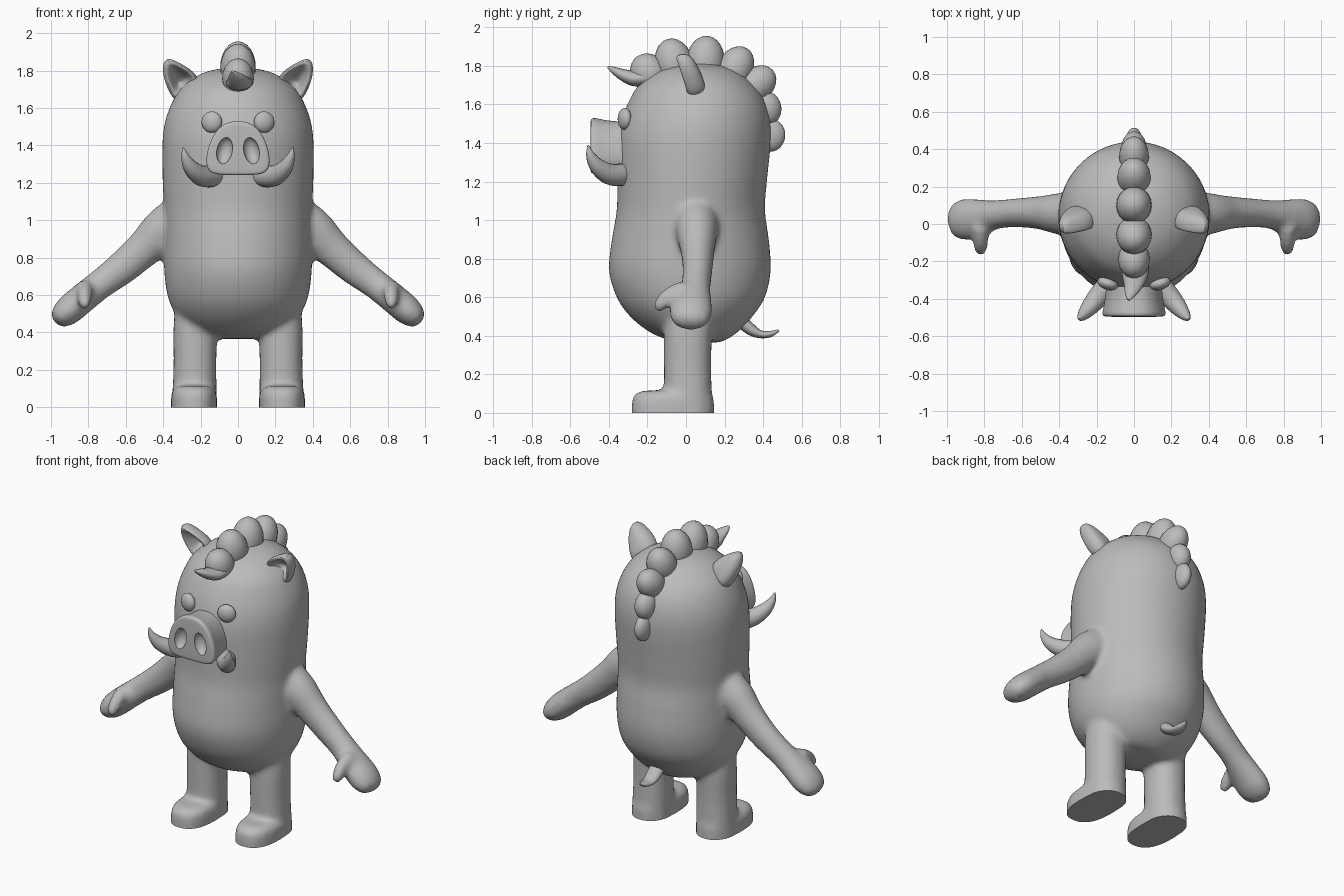
import bpy, bmesh, math
from mathutils import Vector, Matrix

if "Cube" in bpy.data.objects:
    bpy.data.objects.remove(bpy.data.objects["Cube"])

grey = bpy.data.materials.new("plain grey")
grey.diffuse_color = (0.5, 0.5, 0.5, 1)
grey.use_nodes = True
grey.node_tree.nodes["Principled BSDF"].inputs["Base Color"].default_value = grey.diffuse_color


def finish(name, bm, angle=60):
    bmesh.ops.recalc_face_normals(bm, faces=bm.faces)
    me = bpy.data.meshes.new(name)
    bm.to_mesh(me)
    bm.free()
    ob = bpy.data.objects.new(name, me)
    bpy.context.collection.objects.link(ob)
    me.materials.append(grey)
    smooth(ob, angle)
    return ob


def smooth(ob, angle=60):
    select(ob)
    bpy.ops.object.shade_smooth_by_angle(angle=math.radians(angle))


def select(*obs):
    bpy.ops.object.select_all(action='DESELECT')
    for o in obs:
        o.select_set(True)
    bpy.context.view_layer.objects.active = obs[0]


def apply_mod(ob, kind, **props):
    select(ob)
    m = ob.modifiers.new(kind, kind)
    for k, v in props.items():
        setattr(m, k, v)
    bpy.ops.object.modifier_apply(modifier=m.name)


def spline(pts, steps):
    """Catmull-Rom interpolation of tuples of any length."""
    out, n = [], len(pts)
    for i in range(n - 1):
        p = [pts[max(i - 1, 0)], pts[i], pts[i + 1], pts[min(i + 2, n - 1)]]
        for s in range(steps):
            t = s / steps
            out.append([0.5 * (2*b + (c - a)*t + (2*a - 5*b + 4*c - d)*t*t + (3*b - a - 3*c + d)*t**3)
                        for a, b, c, d in zip(*p)])
    return out + [list(pts[-1])]


def loft(name, pts, side=(1, 0, 0), n=24, steps=4, power=1.0, upright=False, angle=60):
    """Rings of (x, y, z, half width along side, half depth) joined into a closed skin."""
    rows = spline(pts, steps)
    bm, rings = bmesh.new(), []
    for i, r in enumerate(rows):
        tan = Vector(rows[min(i + 1, len(rows) - 1)][:3]) - Vector(rows[max(i - 1, 0)][:3])
        tan = Vector((0, 0, 1)) if upright else tan.normalized()
        u = Vector(side)
        u = (u - tan * u.dot(tan)).normalized()
        v = tan.cross(u)
        ring = []
        for k in range(n):
            a = 2 * math.pi * k / n
            c, s = math.cos(a), math.sin(a)
            c, s = math.copysign(abs(c)**power, c), math.copysign(abs(s)**power, s)
            ring.append(bm.verts.new(Vector(r[:3]) + u * c * max(r[3], .003) + v * s * max(r[4], .003)))
        rings.append(ring)
    for a, b in zip(rings, rings[1:]):
        for k in range(n):
            bm.faces.new((a[k], a[(k+1) % n], b[(k+1) % n], b[k]))
    bm.faces.new(rings[0])
    bm.faces.new(rings[-1])
    return finish(name, bm, angle)


def ellipsoid(name, loc, size, rot=(0, 0, 0), u=20, v=12):
    bm = bmesh.new()
    bmesh.ops.create_uvsphere(bm, u_segments=u, v_segments=v, radius=1)
    rx, ry, rz = (Matrix.Rotation(math.radians(a), 4, ax) for a, ax in zip(rot, 'XYZ'))
    bm.transform(Matrix.Translation(loc) @ rz @ ry @ rx @ Matrix.Diagonal((*size, 1)))
    return finish(name, bm)


# Torso: (z, half width, front y, back y)
torso = [(.365, .06, .0, .16), (.375, .17, -.08, .2), (.42, .26, -.19, .27), (.5, .335, -.29, .345),
         (.6, .378, -.36, .41), (.74, .395, -.4, .44), (.9, .395, -.385, .43), (1.05, .395, -.36, .41),
         (1.2, .403, -.357, .42), (1.4, .405, -.357, .44), (1.52, .392, -.335, .437),
         (1.62, .358, -.295, .41), (1.7, .31, -.245, .355), (1.77, .225, -.15, .27),
         (1.805, .13, -.04, .18), (1.815, .03, .04, .1)]
body = loft("body", [(0, (f + b) / 2, z, w, (b - f) / 2) for z, w, f, b in torso], n=48, upright=True)

# Limbs, blended into the torso
limbs = []
for s in (-1, 1):
    limbs.append(loft("arm", [(s*.30, .055, 1.01, .115, .13), (s*.40, .055, .945, .11, .12),
                              (s*.50, .06, .85, .09, .10), (s*.62, .06, .745, .078, .09),
                              (s*.74, .05, .655, .078, .08), (s*.84, .03, .575, .105, .08),
                              (s*.91, .025, .515, .11, .078), (s*.96, .03, .472, .085, .055),
                              (s*.98, .03, .455, .03, .02)], side=(0, 1, 0)))
    limbs.append(loft("thumb", [(s*.82, -.01, .64, .05, .05), (s*.82, -.08, .61, .042, .045),
                                (s*.82, -.13, .565, .036, .038), (s*.82, -.155, .53, .02, .02)]))
    limbs.append(loft("leg", [(s*.235, .01, -.06, .122, .13), (s*.232, .01, .1, .118, .125),
                              (s*.23, .008, .25, .115, .123), (s*.228, .01, .42, .118, .125),
                              (s*.22, .01, .6, .11, .12)], upright=True, power=.9))
    limbs.append(loft("foot", [(s*.235, -.068, -.06, .123, .214), (s*.235, -.068, .05, .123, .214),
                               (s*.235, -.066, .09, .116, .205), (s*.235, -.06, .112, .09, .175),
                               (s*.235, -.05, .117, .04, .1)], upright=True, power=.8))
select(body, *limbs)
bpy.ops.object.join()
apply_mod(body, 'REMESH', mode='VOXEL', voxel_size=.016)
apply_mod(body, 'SMOOTH', factor=.5, iterations=10)

# Flat soles
bm = bmesh.new()
bm.from_mesh(body.data)
cut = bmesh.ops.bisect_plane(bm, geom=bm.verts[:] + bm.edges[:] + bm.faces[:],
                             plane_co=(0, 0, 0), plane_no=(0, 0, -1), clear_outer=True)
bmesh.ops.holes_fill(bm, edges=[e for e in bm.edges if e.is_boundary], sides=0)
bm.to_mesh(body.data)
bm.free()
body.data.materials.clear()
body.data.materials.append(grey)
smooth(body, 50)

# Snout: rounded trapezoid, flared to the front
half = [(0, 1.535), (.07, 1.525), (.125, 1.475), (.16, 1.4), (.175, 1.32), (.165, 1.262), (.12, 1.24), (0, 1.24)]
outline = half + [(-x, z) for x, z in half[-2:0:-1]]
bm, rings = bmesh.new(), []
for y, k in ((-.25, .86), (-.36, .87), (-.44, .94), (-.475, 1), (-.492, .97), (-.497, .86)):
    rings.append([bm.verts.new((x*k, y, 1.37 + (z - 1.37)*k)) for x, z in outline])
for a, b in zip(rings, rings[1:]):
    for i in range(len(a)):
        j = (i + 1) % len(a)
        bm.faces.new((a[i], a[j], b[j], b[i]))
bm.faces.new(rings[0])
bm.faces.new(rings[-1])
snout = finish("snout", bm)
apply_mod(snout, 'SUBSURF', levels=2)
for s in (-1, 1):
    hole = ellipsoid("nostril_cutter", (s*.072, -.5, 1.372), (.042, .045, .072), (0, s*-12, 0))
    apply_mod(snout, 'BOOLEAN', object=hole, operation='DIFFERENCE', solver='EXACT')
    bpy.data.objects.remove(hole)
smooth(snout, 40)

for s in (-1, 1):
    # Eyes and tusks
    ellipsoid("eye", (s*.14, -.318, 1.525), (.057, .034, .057), (0, 0, s*18))
    loft("tusk", [(s*.10, -.29, 1.245, .05, .05), (s*.145, -.335, 1.235, .058, .058),
                  (s*.20, -.40, 1.24, .055, .055), (s*.25, -.46, 1.28, .042, .042),
                  (s*.28, -.495, 1.335, .024, .024), (s*.293, -.508, 1.388, .004, .004)],
         side=(0, 0, 1), n=16)
    # Ears: pointed leaf with a hollow front and a bulging back
    leaf = [(.19, 1.735), (.235, 1.80), (.31, 1.845), (.395, 1.885), (.412, 1.80), (.385, 1.71), (.34, 1.62), (.25, 1.65)]
    bm, rings = bmesh.new(), []
    for y, k in ((.045, .2), (.02, .4), (-.025, .62), (-.035, .84), (.0, 1), (.045, .9), (.075, .5)):
        rings.append([bm.verts.new((s*(.31 + (x - .31)*k), y + (1.78 - z)*.25, 1.765 + (z - 1.765)*k))
                      for x, z in leaf])
    for a, b in zip(rings, rings[1:]):
        for i in range(len(a)):
            j = (i + 1) % len(a)
            bm.faces.new((a[i], a[j], b[j], b[i]))
    bm.faces.new(rings[0])
    bm.faces.new(rings[-1])
    apply_mod(finish("ear", bm), 'SUBSURF', levels=2)

# Mane clumps: (y, z, lean, half width, half length, half height)
for y, z, lean, w, l, h in ((-.19, 1.76, -35, .085, .095, .11), (-.06, 1.81, -15, .095, .1, .135),
                            (.10, 1.82, 5, .095, .1, .137), (.25, 1.78, 30, .09, .095, .13),
                            (.36, 1.70, 50, .08, .09, .12), (.415, 1.58, 80, .065, .09, .08),
                            (.44, 1.44, 95, .045, .085, .075)):
    ellipsoid("mane_clump", (0, y, z), (w, l, h), (-lean, 0, 0))

# Forelock and tail
loft("forelock", [(.01, -.2, 1.74, .07, .04), (.005, -.27, 1.735, .07, .04), (-.005, -.33, 1.755, .05, .03),
                  (-.02, -.375, 1.778, .03, .018), (-.03, -.405, 1.795, .008, .006)], n=16)
loft("tail", [(0, .28, .48, .05, .035), (0, .34, .43, .048, .03), (0, .39, .407, .04, .02),
              (0, .44, .41, .03, .016), (0, .482, .428, .006, .006)], n=16)
